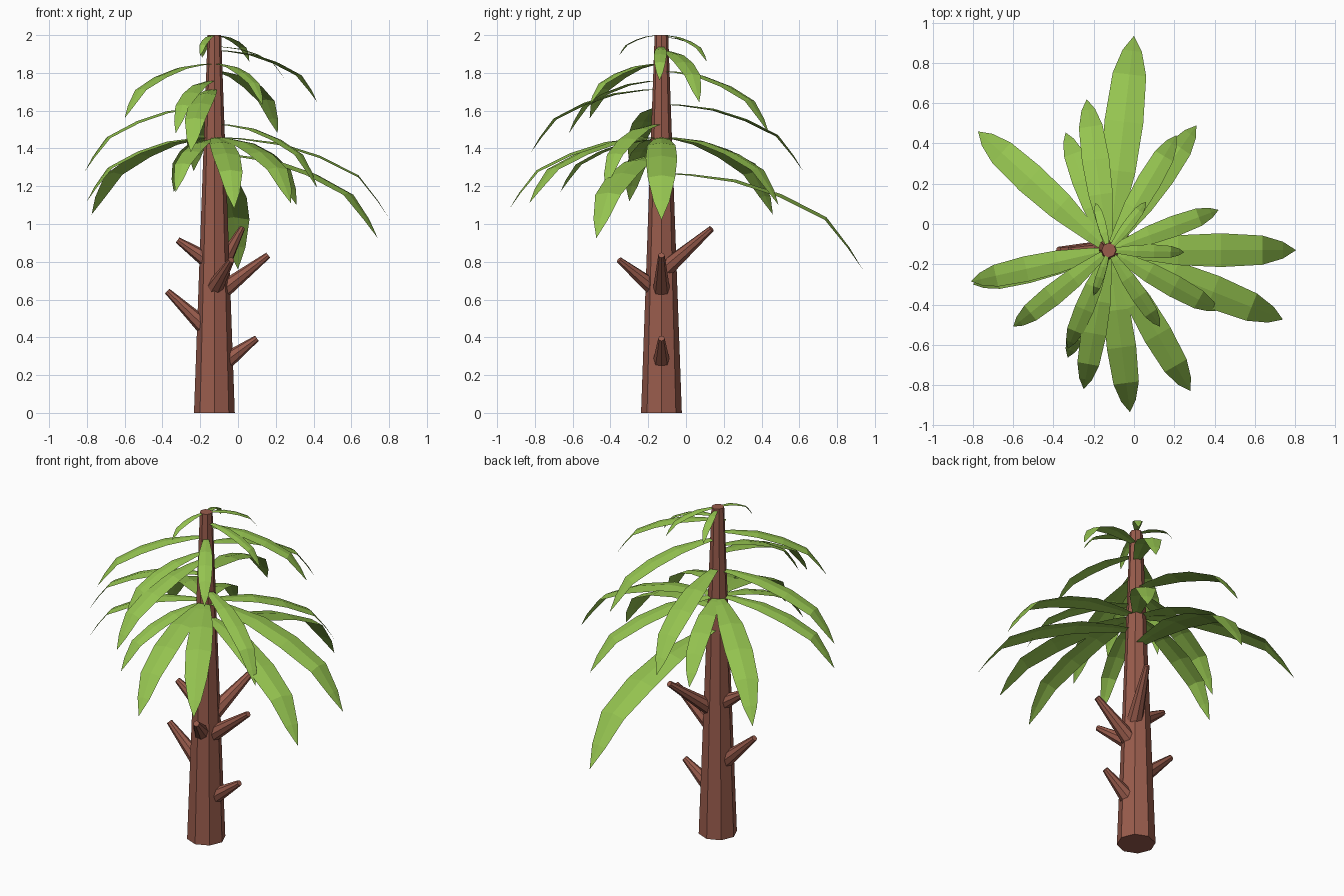
import bpy, bmesh, math
from mathutils import Vector

if "Cube" in bpy.data.objects:
    bpy.data.objects.remove(bpy.data.objects["Cube"])

CX, CY = -0.125, -0.13


def material(name, rgb):
    m = bpy.data.materials.new(name)
    m.diffuse_color = (*rgb, 1)
    m.use_nodes = True
    m.node_tree.nodes["Principled BSDF"].inputs["Base Color"].default_value = m.diffuse_color
    return m


BARK = material("bark", (0.32, 0.107, 0.073))
LEAF = material("leaf", (0.30, 0.55, 0.08))


def add_object(name, bm, mat):
    bmesh.ops.recalc_face_normals(bm, faces=bm.faces) if mat == BARK else None
    me = bpy.data.meshes.new(name)
    bm.to_mesh(me)
    bm.free()
    me.materials.append(mat)
    ob = bpy.data.objects.new(name, me)
    bpy.context.collection.objects.link(ob)
    return ob


def tapered(name, start, end, r1, r2):
    """Eight-sided tapered cylinder between two points."""
    a, b = Vector(start), Vector(end)
    d = b - a
    bm = bmesh.new()
    bmesh.ops.create_cone(bm, cap_ends=True, segments=8,
                          radius1=r1, radius2=r2, depth=d.length)
    rot = d.to_track_quat('Z', 'Y')
    for v in bm.verts:
        v.co = rot @ v.co + (a + b) / 2
    return add_object(name, bm, BARK)


# Leaf shape per unit length: distance along, drop, half width
SHAPE = [(0, 0, 0.02), (0.14, 0.005, 0.046), (0.37, 0.033, 0.08),
         (0.60, 0.107, 0.09), (0.82, 0.22, 0.078), (0.93, 0.365, 0.045),
         (1, 0.48, 0)]


def leaf(name, tip, start_z):
    """Drooping leaf with a raised midrib, from the trunk axis to the tip."""
    base = Vector((CX, CY, start_z))
    run = Vector((tip[0] - CX, tip[1] - CY, 0))
    length = run.length
    side = Vector((-run.y, run.x, 0)).normalized()
    droop = (start_z - tip[2]) / 0.48
    bm = bmesh.new()
    rows = []
    for s, drop, w in SHAPE:
        c = base + run * s - Vector((0, 0, drop * droop))
        mid = bm.verts.new(c)
        if w == 0:
            rows.append((mid, mid, mid))
            continue
        fold = Vector((0, 0, 0.16 * w * length))
        rows.append((bm.verts.new(c + side * w * length - fold), mid,
                     bm.verts.new(c - side * w * length - fold)))
    for p, q in zip(rows, rows[1:]):
        for i in (0, 1):
            quad = [p[i], p[i + 1], q[i + 1], q[i]]
            bm.faces.new(list(dict.fromkeys(quad)))
    bm.normal_update()
    if sum(f.normal.z for f in bm.faces) < 0:
        bmesh.ops.reverse_faces(bm, faces=bm.faces)
    return add_object(name, bm, LEAF)


# Trunk
tapered("trunk", (CX, CY, 0), (CX, CY, 2.0), 0.108, 0.036)

# Broken branch stubs: start, tip
STUBS = [((-0.07, CY, 0.27), (0.10, CY, 0.395)),
         ((-0.08, CY, 0.65), (0.16, CY, 0.835)),
         ((-0.17, CY, 0.45), (-0.375, CY, 0.645)),
         ((-0.15, CY, 0.80), (-0.32, CY, 0.915)),
         ((-0.125, -0.17, 0.66), (-0.035, -0.355, 0.81)),
         ((-0.09, -0.10, 0.77), (0.02, 0.135, 0.975))]
for i, (a, b) in enumerate(STUBS):
    tapered(f"branch_stub_{i + 1}", a, b, 0.046, 0.017)

# Leaves: tip position and height where the leaf leaves the trunk
LEAVES = [((0.0, 0.935, 0.76), 1.27), ((-0.235, 0.62, 1.28), 1.635),
          ((-0.34, 0.455, 1.17), 1.46), ((-0.775, 0.46, 1.05), 1.46),
          ((-0.81, -0.285, 1.28), 1.62), ((-0.80, -0.30, 1.12), 1.46),
          ((-0.60, -0.51, 1.56), 1.85), ((-0.33, -0.665, 1.17), 1.45),
          ((-0.33, -0.62, 1.48), 1.76), ((-0.25, -0.82, 1.38), 1.715),
          ((-0.02, -0.935, 1.08), 1.46), ((0.28, -0.83, 1.11), 1.46),
          ((0.74, -0.475, 0.925), 1.37), ((0.805, -0.13, 1.02), 1.46),
          ((0.42, 0.07, 1.645), 1.92), ((0.31, 0.49, 1.10), 1.46),
          ((0.21, 0.44, 1.48), 1.81), ((0.13, -0.51, 1.63), 1.85),
          ((0.42, -0.43, 1.19), 1.53), ((0.25, -0.14, 1.76), 1.94),
          ((-0.20, -0.355, 1.89), 2.0), ((0.06, 0.11, 1.86), 2.0),
          ((-0.19, 0.105, 1.88), 1.99)]
for i, (tip, z) in enumerate(LEAVES):
    leaf(f"leaf_{i + 1}", tip, z)
